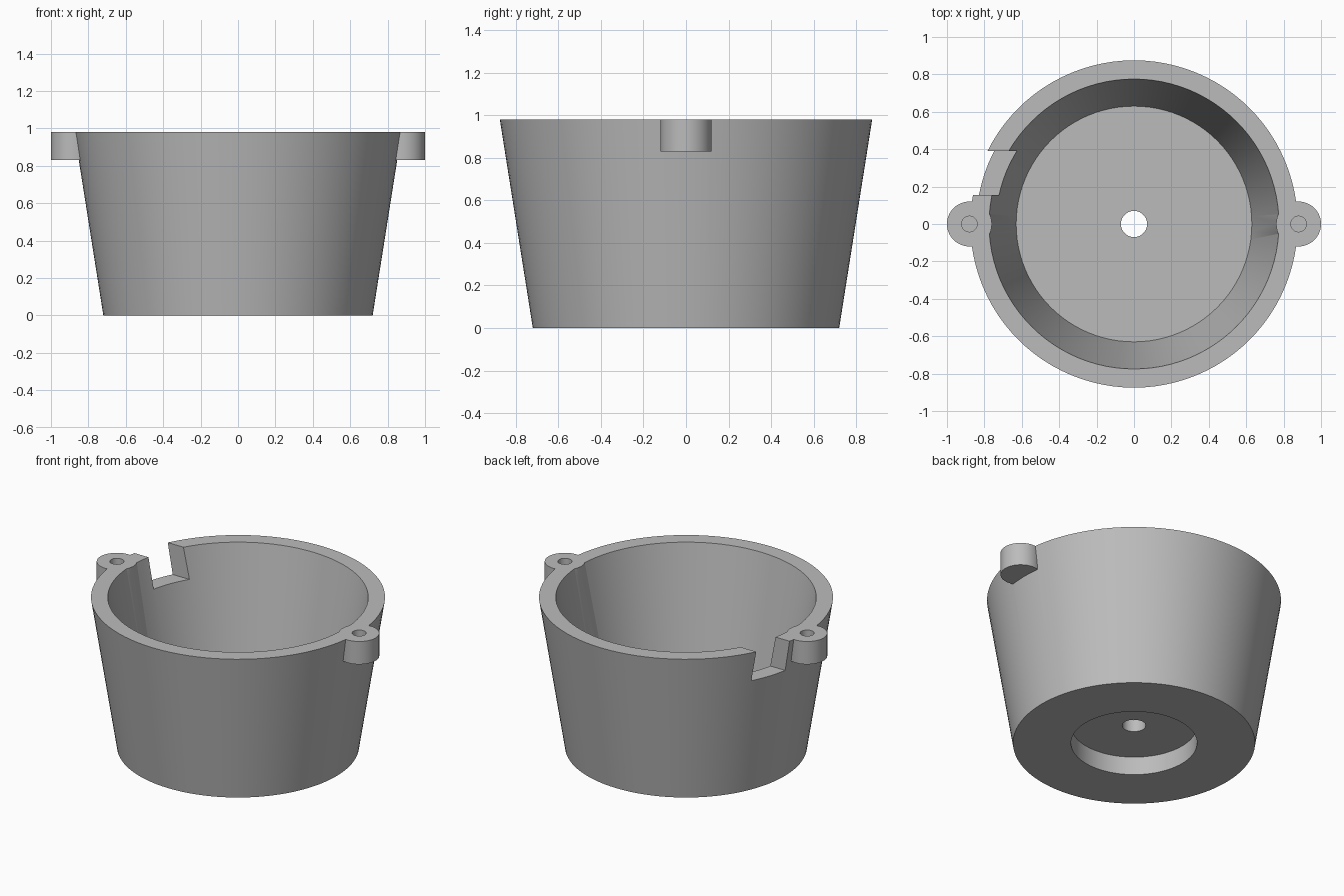
import bpy
import bmesh
import math

if "Cube" in bpy.data.objects:
    bpy.data.objects.remove(bpy.data.objects["Cube"], do_unlink=True)

TOP = 0.98
EAR_X = 0.88
SEGMENTS = 96

grey = bpy.data.materials.new("plain grey")
grey.use_nodes = True
colour = (0.5, 0.5, 0.5, 1)
grey.diffuse_color = colour
grey.node_tree.nodes["Principled BSDF"].inputs["Base Color"].default_value = colour


def lathe(name, profile, steps=SEGMENTS):
    """Spin a closed (radius, height) outline about the z axis."""
    bm = bmesh.new()
    verts = [bm.verts.new((r, 0, z)) for r, z in profile]
    edges = [bm.edges.new((v, verts[(i + 1) % len(verts)])) for i, v in enumerate(verts)]
    bmesh.ops.spin(bm, geom=verts + edges, axis=(0, 0, 1), cent=(0, 0, 0),
                   angle=math.tau, steps=steps, use_duplicate=False)
    bmesh.ops.remove_doubles(bm, verts=bm.verts, dist=0.0001)
    bmesh.ops.recalc_face_normals(bm, faces=bm.faces)
    mesh = bpy.data.meshes.new(name)
    bm.to_mesh(mesh)
    bm.free()
    obj = bpy.data.objects.new(name, mesh)
    bpy.context.collection.objects.link(obj)
    mesh.materials.append(grey)
    return obj


def cylinder(name, radius, x, bottom, top, sides=48):
    bpy.ops.mesh.primitive_cylinder_add(vertices=sides, radius=radius, depth=top - bottom,
                                        location=(x, 0, (bottom + top) / 2))
    obj = bpy.context.object
    obj.name = name
    obj.data.materials.append(grey)
    return obj


def combine(target, tool, operation):
    """Apply a boolean to the target and discard the tool."""
    mod = target.modifiers.new(operation.lower(), "BOOLEAN")
    mod.operation = operation
    mod.solver = "EXACT"
    mod.object = tool
    bpy.ops.object.select_all(action="DESELECT")
    target.select_set(True)
    bpy.context.view_layer.objects.active = target
    bpy.ops.object.modifier_apply(modifier=mod.name)
    bpy.data.objects.remove(tool, do_unlink=True)


# Tapered cup with a drain hole and a round recess underneath
cup = lathe("tapered_cup", [
    (0.07, 0.12), (0.375, 0.12), (0.375, 0), (0.72, 0),
    (0.875, TOP), (0.775, TOP), (0.63, 0.2), (0.07, 0.2)])

# Screw ears on both sides of the rim, each with a blind hole
for side in (-1, 1):
    combine(cup, cylinder("ear", 0.12, side * EAR_X, 0.83, TOP), "UNION")
for side in (-1, 1):
    combine(cup, cylinder("ear_hole", 0.042, side * EAR_X, 0.86, TOP + 0.1, 32), "DIFFERENCE")

# Square notch through the rim
bpy.ops.mesh.primitive_cube_add(size=1, location=(-0.75, 0.2725, 0.89))
notch = bpy.context.object
notch.scale = (0.6, 0.235, 0.22)
notch.data.materials.append(grey)
combine(cup, notch, "DIFFERENCE")

# Smooth round walls with crisp edges
bpy.ops.object.select_all(action="DESELECT")
cup.select_set(True)
bpy.context.view_layer.objects.active = cup
bpy.ops.object.shade_smooth_by_angle(angle=math.radians(30))
